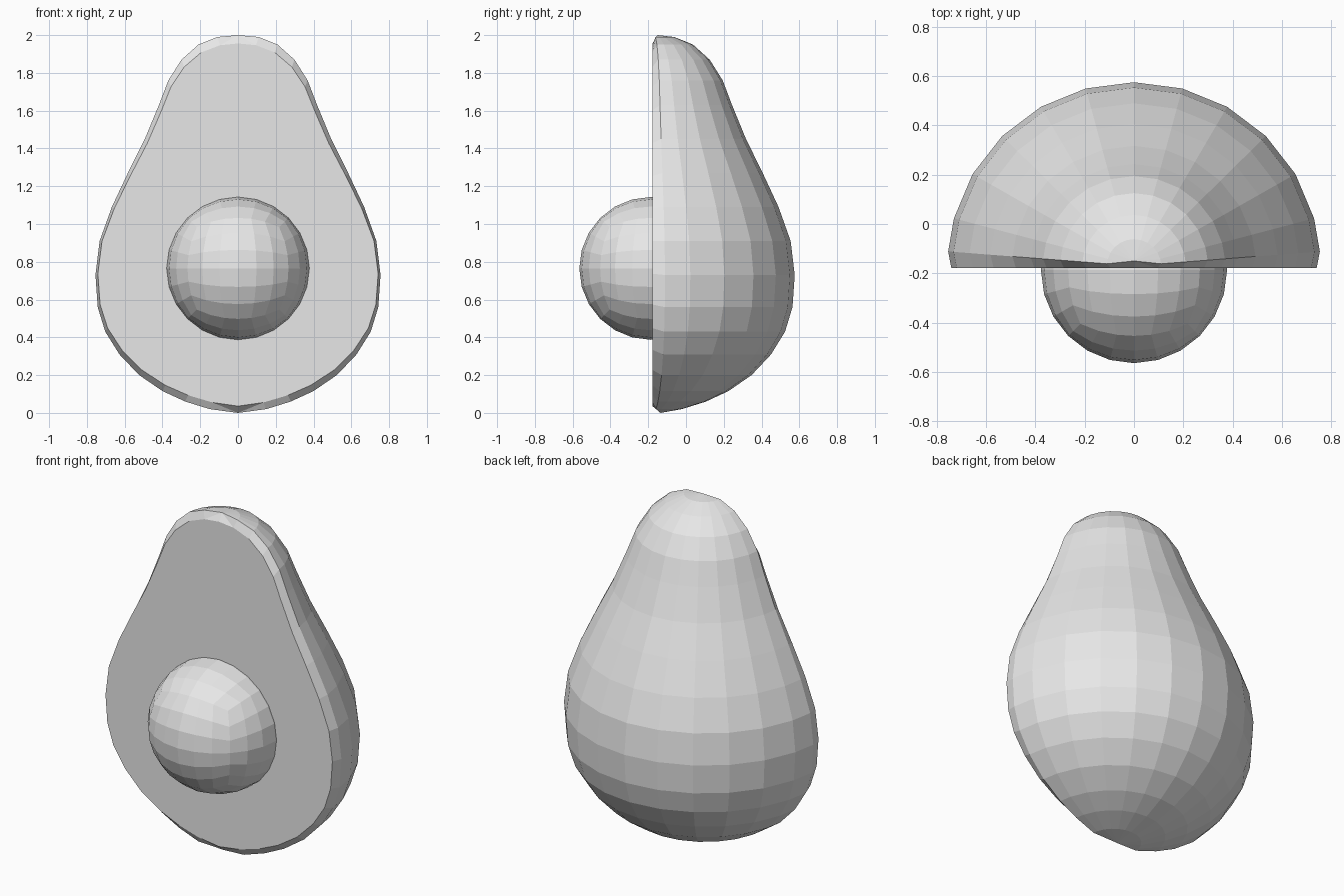
import bpy
import bmesh
from math import sin, cos, tan, radians, pi
from mathutils import Vector

cube = bpy.data.objects.get("Cube")
if cube:
    bpy.data.objects.remove(cube, do_unlink=True)

grey = bpy.data.materials.new("light_grey")
grey.use_nodes = True
grey.diffuse_color = (0.8, 0.8, 0.8, 1)
grey.node_tree.nodes["Principled BSDF"].inputs["Base Color"].default_value = (0.8, 0.8, 0.8, 1)


def finish(bm, name):
    bmesh.ops.recalc_face_normals(bm, faces=bm.faces)
    mesh = bpy.data.meshes.new(name)
    bm.to_mesh(mesh)
    bm.free()
    mesh.materials.append(grey)
    obj = bpy.data.objects.new(name, mesh)
    bpy.context.collection.objects.link(obj)
    return obj


# Fruit half: pear profile (radius, height) swept half way round its axis
PROFILE = [(0.11, 1.99), (0.21, 1.95), (0.30, 1.87), (0.37, 1.76), (0.42, 1.63),
           (0.495, 1.45), (0.585, 1.27), (0.67, 1.09), (0.735, 0.91), (0.757, 0.73),
           (0.745, 0.56), (0.705, 0.43), (0.63, 0.31), (0.525, 0.20), (0.40, 0.115),
           (0.28, 0.06), (0.15, 0.02)]
AXIS_Y = -0.17
CUT_Y = -0.178
ANGLES = [-85.5] + list(range(-75, 76, 15)) + [85.5]


def rim_z(z):
    return 0.9 + (z - 0.9) * 0.96


bm = bmesh.new()
rings = []
for r, z in PROFILE:
    rim = r - 0.015
    pts = [(-rim, CUT_Y, rim_z(z))]
    pts += [(r * sin(radians(a)), AXIS_Y + 0.985 * r * cos(radians(a)), z) for a in ANGLES]
    pts += [(rim, CUT_Y, rim_z(z))]
    rings.append([bm.verts.new(p) for p in pts])

for upper, lower in zip(rings, rings[1:]):
    for i in range(len(upper) - 1):
        bm.faces.new((upper[i], upper[i + 1], lower[i + 1], lower[i]))

# Rounded caps at the top and the bottom
rim_tips = []
for ring, z, y in ((rings[0], 2.0, -0.15), (rings[-1], 0.0, -0.135)):
    pole = bm.verts.new((0, y, z))
    tip = bm.verts.new((0, CUT_Y, rim_z(z)))
    rim_tips.append(tip)
    loop = ring + [tip]
    for i, v in enumerate(loop):
        bm.faces.new((pole, v, loop[(i + 1) % len(loop)]))

# Flat cut face
bm.faces.new([rim_tips[0]] + [r[-1] for r in rings]
             + [rim_tips[1]] + [r[0] for r in reversed(rings)])
finish(bm, "fruit_half")

# Round stone: an evenly divided cube blown up to a ball
bm = bmesh.new()
bmesh.ops.create_cube(bm, size=2)
bmesh.ops.subdivide_edges(bm, edges=bm.edges[:], cuts=5, use_grid_fill=True)
for v in bm.verts:
    v.co = Vector([tan(c * pi / 4) for c in v.co]).normalized() * 0.378
stone = finish(bm, "stone")
stone.location = (0, -0.187, 0.765)
